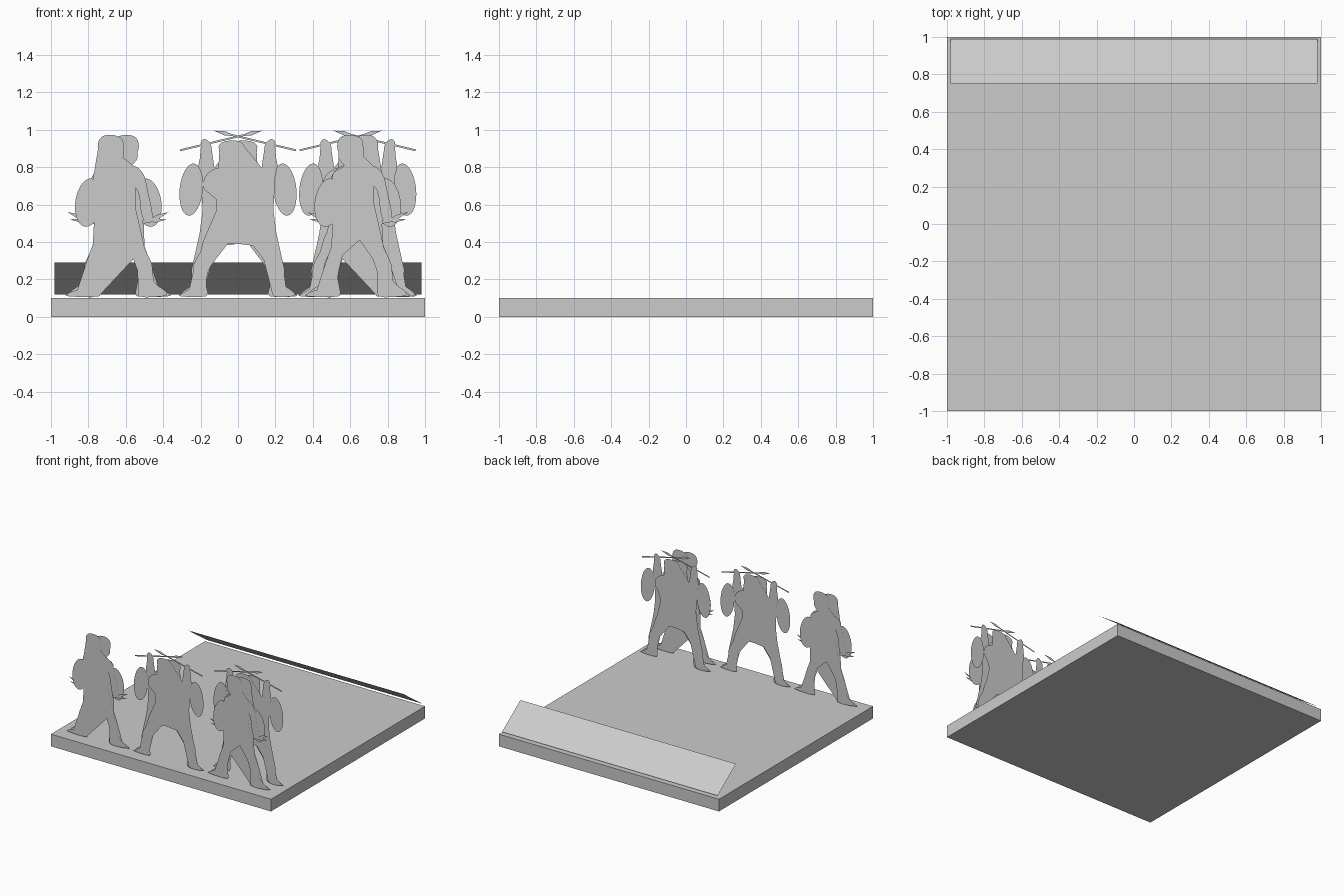
import bpy
import bmesh
import math
from mathutils import Matrix, Vector

if "Cube" in bpy.data.objects:
    bpy.data.objects.remove(bpy.data.objects["Cube"], do_unlink=True)

grey = bpy.data.materials.new("plain grey card")
grey.use_nodes = True
grey.diffuse_color = (0.6, 0.6, 0.6, 1)
grey.node_tree.nodes["Principled BSDF"].inputs["Base Color"].default_value = grey.diffuse_color


def add_object(name, bm):
    mesh = bpy.data.meshes.new(name)
    bm.to_mesh(mesh)
    bm.free()
    mesh.materials.append(grey)
    obj = bpy.data.objects.new(name, mesh)
    bpy.context.collection.objects.link(obj)
    return obj


def smooth_outline(points, steps=3):
    """Closed Catmull-Rom outline through points given in hundredths."""
    pts = [Vector(p) / 100 for p in points]
    count = len(pts)
    result = []
    for i in range(count):
        a, b, c, d = (pts[(i + k) % count] for k in (-1, 0, 1, 2))
        for s in range(steps):
            t = s / steps
            result.append(b + (c - a) * t / 2
                          + (a * 2 - b * 5 + c * 4 - d) * t ** 2 / 2
                          + (b * 3 - a - c * 3 + d) * t ** 3 / 2)
    return result


def oval(centre, half_width, half_height, tilt, sides=32):
    turn = Matrix.Rotation(math.radians(tilt), 2)
    ring = (math.tau * i / sides for i in range(sides))
    return [Vector(centre) + turn @ Vector((half_width * math.sin(a), half_height * math.cos(a)))
            for a in ring]


def spear(butt, tip, shaft=0.005, blade=0.011, blade_length=0.1):
    """Thin shaft with a leaf-shaped blade at the tip."""
    butt, tip = Vector(butt), Vector(tip)
    along = (tip - butt).normalized()
    side = Vector((-along.y, along.x))
    neck = tip - along * blade_length
    middle = tip - along * blade_length * 0.6
    left = [butt + side * shaft, neck + side * shaft, middle + side * blade]
    right = [middle - side * blade, neck - side * shaft, butt - side * shaft]
    return left + [tip] + right


# Striding warrior: body, hanging arm, shield and a pair of javelins
striding_body = [
    (-27, 11), (-26, 13), (-20, 16), (-18, 26), (-15, 35), (-12, 43), (-11, 52),
    (-10, 62), (-13, 72), (-13, 77), (-8, 80), (-7, 82), (-10, 84), (-10, 87),
    (-11, 91), (-10, 95), (-7, 97), (-2, 97), (2, 95), (3, 91), (3, 86), (1, 83),
    (4, 81), (9, 80), (11, 76), (8, 70), (6, 62), (8, 55), (12, 46), (14, 37),
    (18, 28), (19, 19), (25, 14), (26, 12), (24, 11), (11, 11), (12, 19), (9, 28),
    (6, 36), (1, 41), (-4, 39), (-8, 33), (-10, 25), (-11, 17), (-10, 11)]
striding_arm = [
    (5, 80), (10, 80), (14, 75), (16, 66), (18, 57), (18, 51), (14, 51), (12, 57),
    (11, 66), (8, 71)]
striding = {
    "body": smooth_outline(striding_body),
    "arm": smooth_outline(striding_arm),
    "shield": oval((-0.16, 0.61), 0.07, 0.13, -8),
    "upper_javelin": spear((0.13, 0.5), (0.27, 0.56)),
    "lower_javelin": spear((0.13, 0.51), (0.26, 0.52)),
}

# Throwing warrior: body with raised arm, shield and a long spear
throwing_body = [
    (-31, 11), (-29, 13), (-24, 17), (-24, 27), (-20, 35), (-18, 42), (-13, 52),
    (-10, 58), (-12, 64), (-18, 68), (-18, 74), (-13, 79), (-6, 80), (-6, 82),
    (-9, 83), (-10, 88), (-10, 92), (-6, 94), (0, 94), (3, 92), (4, 87), (3, 83),
    (4, 81), (9, 80), (14, 80), (15, 83), (14, 89), (15, 93), (18, 95), (20, 93),
    (19, 89), (21, 82), (20, 76), (16, 73), (11, 71), (7, 66), (6, 59), (9, 53),
    (14, 46), (18, 40), (22, 33), (25, 25), (24, 18), (30, 13), (29, 11), (19, 11),
    (19, 17), (17, 25), (12, 33), (8, 38), (0, 39), (-8, 38), (-12, 31),
    (-16, 24), (-17, 17), (-17, 11)]
throwing = {
    "body": smooth_outline(throwing_body),
    "shield": oval((-0.25, 0.68), 0.062, 0.14, -6),
    "spear": spear((0.31, 0.89), (-0.13, 0.995)),
}


def cut_out(name, figure, across, up, origin, flip=False):
    """Lay a flat figure in the plane spanned by the across and up directions."""
    across, up, origin = Vector(across), Vector(up), Vector(origin)
    for part, outline in figure.items():
        bm = bmesh.new()
        verts = [bm.verts.new(origin + across * p.x + up * p.y) for p in outline]
        face = bm.faces.new(verts if flip else verts[::-1])
        bmesh.ops.triangulate(bm, faces=[face])
        add_object(name + "_" + part, bm)


# Standing cards: each is a back-to-back pair of the same figure
standing = [("left_striding", striding, -0.64, -0.9),
            ("middle_throwing", throwing, 0, -0.9),
            ("right_striding", striding, 0.64, -0.9),
            ("right_throwing", throwing, 0.64, -0.78)]
for label, figure, x, y in standing:
    for facing, sign in (("front", 1), ("back", -1)):
        cut_out(label + "_" + facing, figure, (sign, 0, 0), (0, 0, 1),
                (x, y - sign * 0.005, 0))

# Figures lying flat on the ground
for label, figure, x, y in (("fallen_throwing", throwing, -0.99, 0.345),
                            ("fallen_striding", striding, 0.01, 0.44)):
    cut_out(label, figure, (0, 1, 0), (1, 0, 0), (x, y, 0.104), flip=True)

# Square base slab
bm = bmesh.new()
bmesh.ops.create_cube(bm, size=1, matrix=Matrix.Translation((0, 0, 0.05))
                      @ Matrix.Diagonal((2, 2, 0.1, 1)))
add_object("base", bm)

# Slanted title panel along the back edge
bm = bmesh.new()
low, high = (0.99, 0.12), (0.75, 0.29)
corners = [(-0.98, *high), (-0.98, *low), (0.98, *low), (0.98, *high)]
bm.faces.new([bm.verts.new(c) for c in corners])
bmesh.ops.recalc_face_normals(bm, faces=bm.faces)
for face in bm.faces:
    face.normal_update()
    if face.normal.z < 0:
        face.normal_flip()
add_object("slanted_panel", bm)
